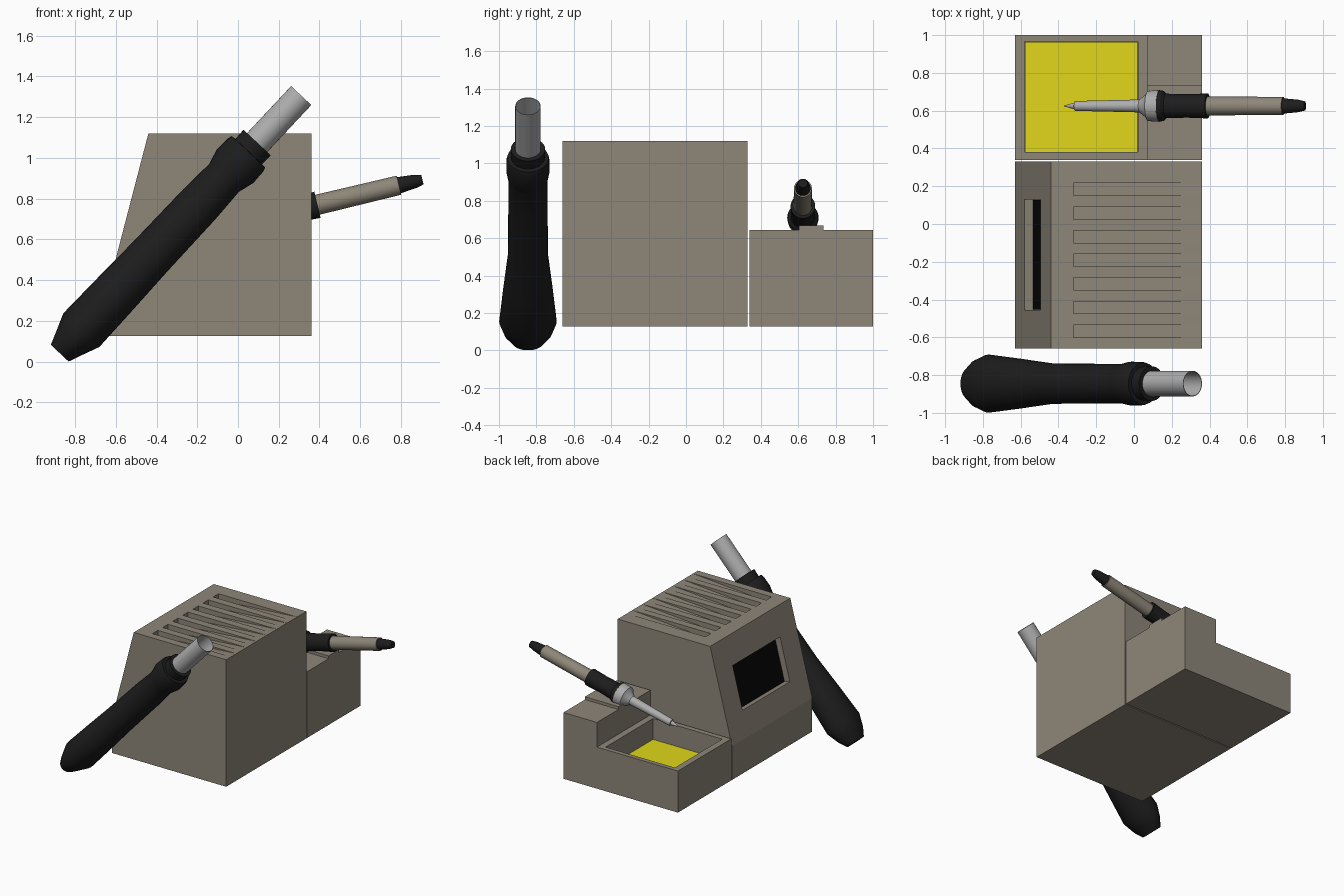
import bpy, bmesh, math
from mathutils import Vector

if "Cube" in bpy.data.objects:
    bpy.data.objects.remove(bpy.data.objects["Cube"])


def material(name, rgb):
    m = bpy.data.materials.new(name)
    m.diffuse_color = (*rgb, 1)
    m.use_nodes = True
    m.node_tree.nodes["Principled BSDF"].inputs["Base Color"].default_value = m.diffuse_color
    return m


TAN = material("tan_casing", (0.27, 0.24, 0.19))
BLACK = material("black_rubber", (0.012, 0.012, 0.012))
SCREEN = material("screen_black", (0.002, 0.002, 0.002))
YELLOW = material("yellow_sponge", (0.75, 0.68, 0.01))
METAL = material("bare_metal", (0.42, 0.42, 0.42))


def finish(name, bm, mat):
    bmesh.ops.recalc_face_normals(bm, faces=bm.faces)
    me = bpy.data.meshes.new(name)
    bm.to_mesh(me)
    bm.free()
    ob = bpy.data.objects.new(name, me)
    bpy.context.collection.objects.link(ob)
    if mat:
        me.materials.append(mat)
    return ob


def prism(name, profile, spans, mat=None):
    """Extrude an xz profile along y, once for every (y0, y1) span."""
    bm = bmesh.new()
    for y0, y1 in spans:
        a = [bm.verts.new((x, y0, z)) for x, z in profile]
        b = [bm.verts.new((x, y1, z)) for x, z in profile]
        bm.faces.new(a)
        bm.faces.new(b)
        for i in range(len(a)):
            j = (i + 1) % len(a)
            bm.faces.new((a[i], a[j], b[j], b[i]))
    return finish(name, bm, mat)


def rect(x0, x1, z0, z1):
    return [(x0, z0), (x1, z0), (x1, z1), (x0, z1)]


def lathe(name, origin, angle, rings, mat, sides=32):
    """Elliptical rings (distance, in-plane radius, y radius) along a tilted axis."""
    u = Vector((math.cos(angle), 0, math.sin(angle)))
    n = Vector((-math.sin(angle), 0, math.cos(angle)))
    y = Vector((0, 1, 0))
    bm = bmesh.new()
    loops = []
    for s, rn, ry in rings:
        loops.append([bm.verts.new(Vector(origin) + u * s
                      + n * rn * math.cos(2 * math.pi * i / sides)
                      + y * ry * math.sin(2 * math.pi * i / sides))
                      for i in range(sides)])
    for a, b in zip(loops, loops[1:]):
        for i in range(sides):
            j = (i + 1) % sides
            bm.faces.new((a[i], a[j], b[j], b[i]))
    bm.faces.new(loops[0])
    bm.faces.new(loops[-1])
    ob = finish(name, bm, mat)
    bpy.ops.object.select_all(action='DESELECT')
    ob.select_set(True)
    bpy.context.view_layer.objects.active = ob
    bpy.ops.object.shade_smooth_by_angle(angle=math.radians(30))
    return ob


def cut(target, cutter):
    cutter.hide_render = True
    mod = target.modifiers.new("cut", 'BOOLEAN')
    mod.operation = 'DIFFERENCE'
    mod.solver = 'EXACT'
    mod.object = cutter
    bpy.context.view_layer.objects.active = target
    bpy.ops.object.modifier_apply(modifier=mod.name)
    bpy.data.objects.remove(cutter)


# Main casing with slanted control face
BASE = 0.127
casing = prism("station_casing", [(-0.63, BASE), (0.36, BASE), (0.36, 1.12),
                                  (-0.44, 1.12), (-0.63, 0.39)],
               [(-0.66, 0.33)], TAN)

# Ramped cooling slots in the lid
slots = [(0.183 - 0.125 * i - 0.033, 0.183 - 0.125 * i + 0.033) for i in range(7)]
cut(casing, prism("slot_cutter", [(-0.32, 1.07), (0.357, 1.12), (0.357, 1.17),
                                  (-0.32, 1.17)], slots))


# Screen recessed into the slanted face
def slant(t, d):
    return (-0.63 + 0.252 * t + 0.968 * d, 0.39 + 0.968 * t - 0.252 * d)


def slab(t0, t1, d0, d1):
    return [slant(t0, d0), slant(t1, d0), slant(t1, d1), slant(t0, d1)]


cut(casing, prism("screen_cutter", slab(0.198, 0.536, -0.05, 0.05), [(-0.455, 0.13)]))
prism("screen", slab(0.2, 0.534, 0.046, 0.053), [(-0.453, 0.128)], SCREEN)

# Iron stand with stepped back and sponge tray
stand = prism("iron_stand", [(-0.63, BASE), (0.36, BASE), (0.36, 0.645),
                             (0.07, 0.645), (0.07, 0.452), (-0.63, 0.452)],
              [(0.34, 1.0)], TAN)
cut(stand, prism("tray_cutter", rect(-0.58, 0.02, 0.28, 0.6), [(0.38, 0.965)]))
prism("sponge", rect(-0.578, 0.018, 0.275, 0.29), [(0.382, 0.963)], YELLOW)
prism("iron_rest", rect(0.07, 0.36, 0.64, 0.667), [(0.605, 0.735)], TAN)

# Soldering iron, tip towards -x
tilt = math.atan(0.24)
tip = (-0.37, 0.625, 0.588)


def iron(name, pts, mat):
    k = 1 / math.cos(tilt)
    return lathe(name, tip, tilt, [((x + 0.37) * k, r, r) for x, r in pts], mat)


iron("iron_tip", [(-0.37, 0.002), (-0.315, 0.018), (-0.312, 0.026), (0.03, 0.034),
                  (0.065, 0.062), (0.075, 0.08), (0.135, 0.084)], METAL)
iron("iron_grip", [(0.133, 0.084), (0.155, 0.08), (0.17, 0.065), (0.28, 0.062),
                   (0.39, 0.066)], BLACK)
iron("iron_handle", [(0.385, 0.05), (0.79, 0.048)], TAN)
iron("iron_strain_relief", [(0.785, 0.041), (0.87, 0.033), (0.905, 0.024)], BLACK)

# Leaning hot air gun at the front
gun_base = (-0.875, -0.845, 0.042)
gun_tilt = math.radians(46.85)
lathe("gun_handle", gun_base, gun_tilt,
      [(0, 0.06, 0.082), (0.06, 0.083, 0.125), (0.155, 0.121, 0.154),
       (0.40, 0.117, 0.132), (0.65, 0.111, 0.107), (1.0, 0.108, 0.105),
       (1.18, 0.1, 0.104), (1.2, 0.106, 0.106), (1.26, 0.122, 0.116),
       (1.335, 0.119, 0.115), (1.355, 0.112, 0.11), (1.356, 0.09, 0.09),
       (1.417, 0.092, 0.092)], BLACK)

# Hollow metal nozzle
lathe("gun_nozzle", gun_base, gun_tilt,
      [(1.40, 0.068, 0.068), (1.733, 0.068, 0.068), (1.733, 0.065, 0.065),
       (1.42, 0.065, 0.065)], METAL)
